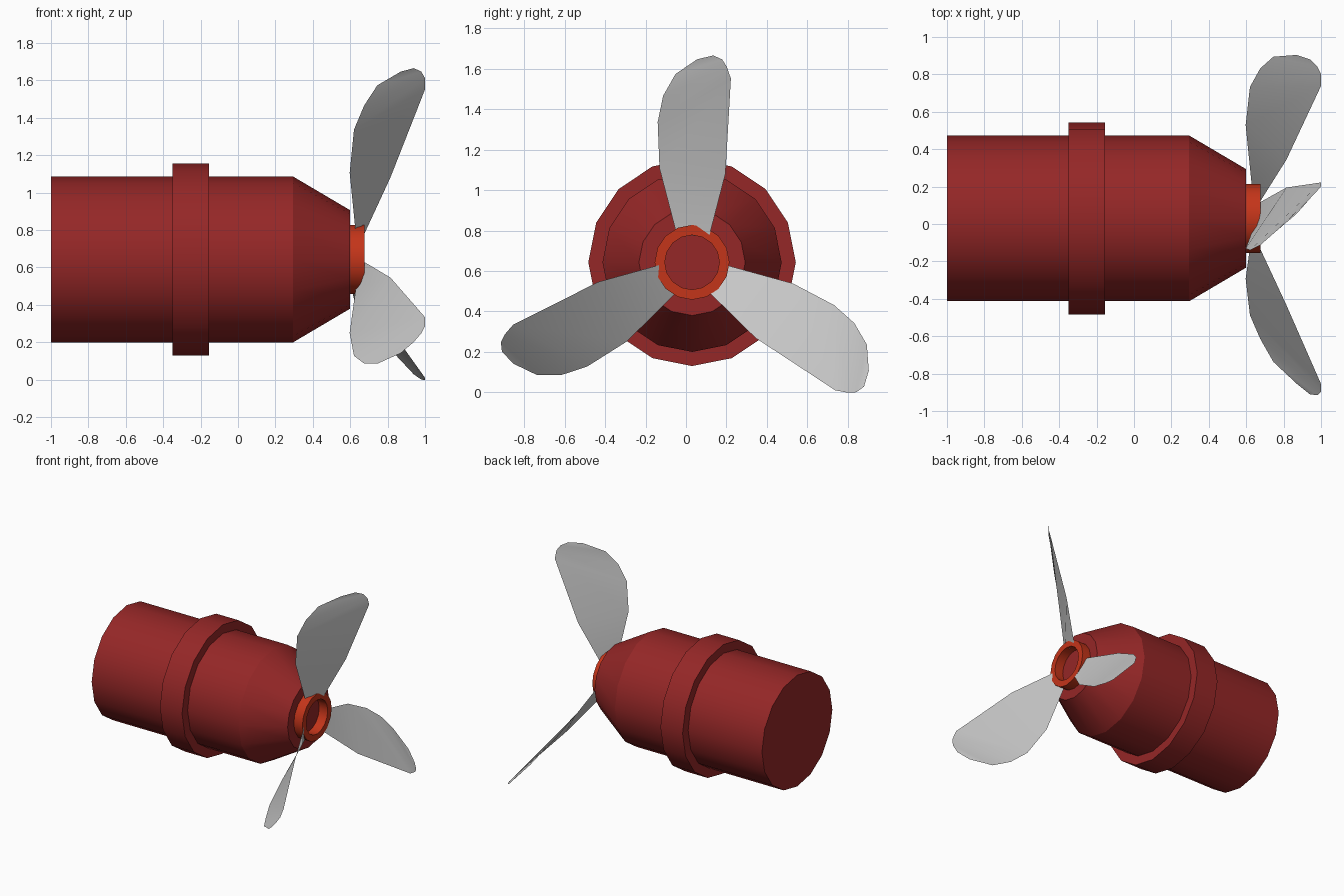
import bpy
from math import cos, sin, radians, tau

if "Cube" in bpy.data.objects:
    bpy.data.objects.remove(bpy.data.objects["Cube"])

AXIS_Y, AXIS_Z = 0.03, 0.643
SIDES = 16


def material(name, rgb):
    m = bpy.data.materials.new(name)
    m.diffuse_color = (*rgb, 1)
    m.use_nodes = True
    m.node_tree.nodes["Principled BSDF"].inputs["Base Color"].default_value = m.diffuse_color
    return m


def make_object(name, verts, faces, mat=None):
    me = bpy.data.meshes.new(name)
    me.from_pydata(verts, [], faces)
    me.update()
    ob = bpy.data.objects.new(name, me)
    bpy.context.collection.objects.link(ob)
    if mat:
        me.materials.append(mat)
    bpy.ops.object.select_all(action='DESELECT')
    ob.select_set(True)
    bpy.context.view_layer.objects.active = ob
    bpy.ops.object.shade_smooth_by_angle(angle=radians(30))
    return ob


def lathe(name, profile, mat, capped=False):
    """Spin (x, radius) points around the shaft axis."""
    verts = [(x, AXIS_Y + r * cos(tau * j / SIDES), AXIS_Z + r * sin(tau * j / SIDES))
             for x, r in profile for j in range(SIDES)]
    faces = []
    for i in range(len(profile) - 1):
        a, b = i * SIDES, (i + 1) * SIDES
        for j in range(SIDES):
            k = (j + 1) % SIDES
            faces.append((a + j, a + k, b + k, b + j))
    if capped:
        faces.append(tuple(reversed(range(SIDES))))
        faces.append(tuple(range(len(verts) - SIDES, len(verts))))
    return make_object(name, verts, faces, mat)


dark_red = material("dark_red", (0.30, 0.02, 0.02))
bright_red = material("bright_red", (0.55, 0.035, 0.01))

# Motor housing with tapered nose
lathe("housing", [(-1, 0.443), (0.295, 0.443), (0.6, 0.263)], dark_red, capped=True)
# Raised band around the housing
lathe("collar", [(-0.35, 0.443), (-0.35, 0.513), (-0.155, 0.513), (-0.155, 0.443)], dark_red)
# Open hub ring
lathe("hub_ring", [(0.6, 0.185), (0.675, 0.185), (0.675, 0.135), (0.6, 0.135)], bright_red)

# Propeller blade edges as (x, sideways, radial), root to tip
LEADING = [(0.63, -0.08, 0.145), (0.597, -0.166, 0.475), (0.62, -0.175, 0.705),
           (0.675, -0.148, 0.835), (0.745, -0.087, 0.942), (0.87, 0.02, 1.015)]
TRAILING = [(0.672, 0.08, 0.14), (0.815, 0.16, 0.449), (1.0, 0.187, 0.92),
            (1.0, 0.166, 0.98), (0.98, 0.143, 1.015), (0.94, 0.1, 1.034)]

# Three twisted sheet blades
for n in range(3):
    c, s = cos(tau * n / 3), sin(tau * n / 3)
    verts = [(x, 0.035 + y * c - z * s, 0.632 + y * s + z * c)
             for x, y, z in LEADING + TRAILING]
    m = len(LEADING)
    faces = [(i, m + i, m + i + 1, i + 1) for i in range(m - 1)]
    make_object(f"blade_{n + 1}", verts, faces)
